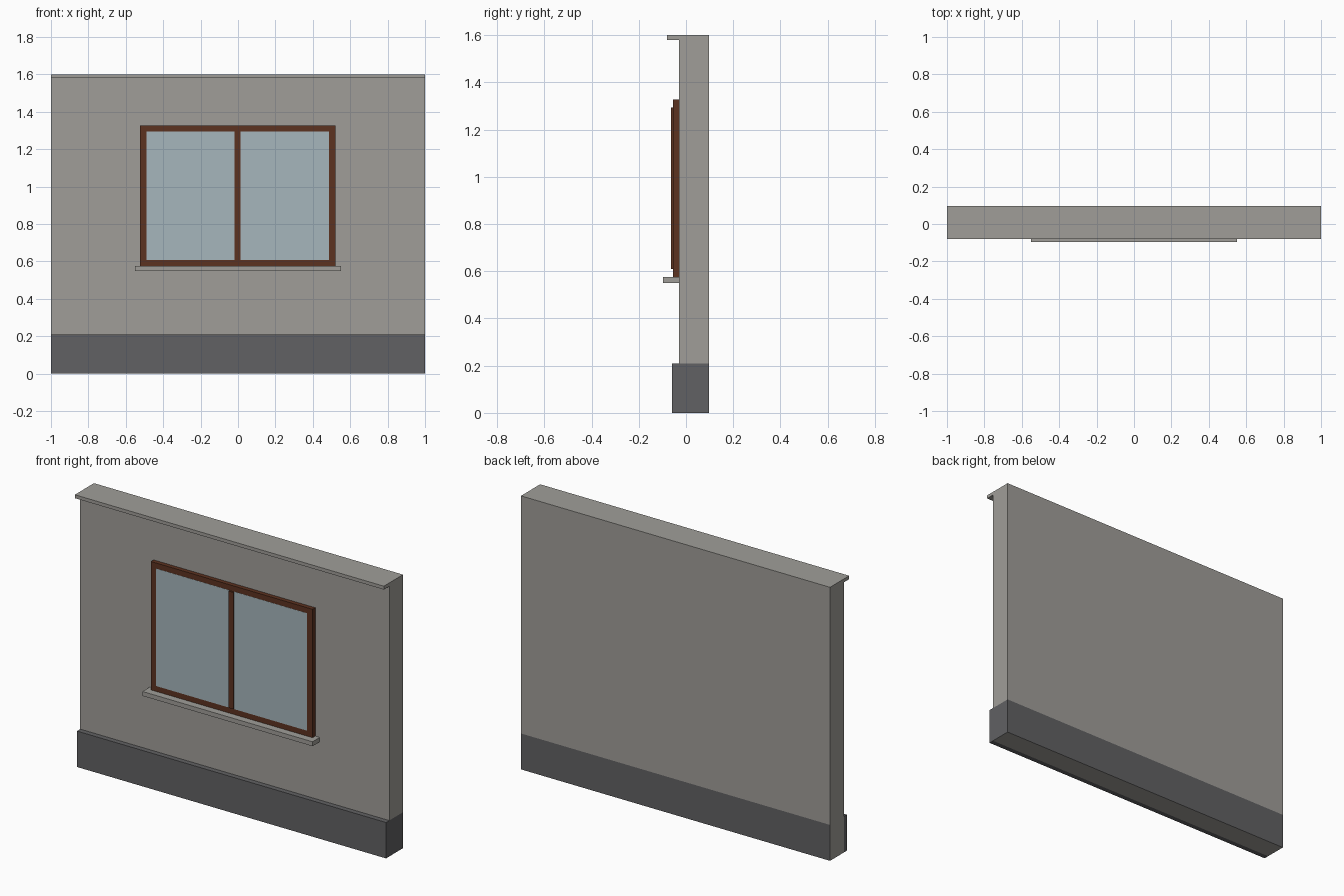
import bpy
import bmesh
from mathutils import Vector

cube = bpy.data.objects.get("Cube")
if cube:
    bpy.data.objects.remove(cube, do_unlink=True)


def material(name, rgb):
    # Convert 8-bit display colour to linear
    lin = [((c / 255 + 0.055) / 1.055) ** 2.4 for c in rgb]
    m = bpy.data.materials.new(name)
    m.use_nodes = True
    m.diffuse_color = (*lin, 1)
    bsdf = m.node_tree.nodes["Principled BSDF"]
    bsdf.inputs["Base Color"].default_value = (*lin, 1)
    bsdf.inputs["Roughness"].default_value = 0.8
    return m


plaster = material("grey plaster", (160, 158, 153))
stone = material("dark stone", (97, 97, 99))
wood = material("brown wood", (92, 50, 32))
glass = material("pale blue glass", (166, 182, 188))


def finish(name, bm, *mats):
    bmesh.ops.recalc_face_normals(bm, faces=bm.faces)
    mesh = bpy.data.meshes.new(name)
    bm.to_mesh(mesh)
    bm.free()
    for m in mats:
        mesh.materials.append(m)
    ob = bpy.data.objects.new(name, mesh)
    bpy.context.collection.objects.link(ob)
    return ob


def box_mesh(xs, ys, zs):
    bm = bmesh.new()
    bmesh.ops.create_cube(bm, size=1)
    lows, highs = zip(xs, ys, zs)
    for v in bm.verts:
        v.co = Vector([lo if c < 0 else hi for c, lo, hi in zip(v.co, lows, highs)])
    return bm


def box(name, xs, ys, zs, mat):
    return finish(name, box_mesh(xs, ys, zs), mat)


BACK, FACE, PLINTH_TOP, TOP = 0.097, -0.03, 0.21, 1.6

# Wall and its cap, one L-shaped profile drawn along x
profile = [(BACK, 0), (FACE, 0), (FACE, 1.58), (-0.08, 1.58), (-0.08, TOP), (BACK, TOP)]
bm = bmesh.new()
end = bm.faces.new([bm.verts.new((-1, y, z)) for y, z in profile])
ext = bmesh.ops.extrude_face_region(bm, geom=[end], use_keep_orig=True)
moved = [g for g in ext["geom"] if isinstance(g, bmesh.types.BMVert)]
bmesh.ops.translate(bm, verts=moved, vec=(2, 0, 0))
bmesh.ops.bisect_plane(bm, geom=bm.verts[:] + bm.edges[:] + bm.faces[:],
                       plane_co=(0, 0, PLINTH_TOP), plane_no=(0, 0, 1))
bmesh.ops.recalc_face_normals(bm, faces=bm.faces)
# Dark foot on the back and on the left end
for f in bm.faces:
    low = f.calc_center_median().z < PLINTH_TOP
    f.material_index = int(low and (f.normal.x > 0.5 or f.normal.y > 0.5))
finish("wall", bm, plaster, stone)

# Plinth along the front
box("plinth", (-1, 1), (-0.06, FACE), (0, PLINTH_TOP), stone)

# Window sill
box("window_sill", (-0.55, 0.55), (-0.097, FACE), (0.55, 0.576), plaster)

# Window frame with a flush centre post
FRONT = -0.055
X0, X1, Z0, Z1 = -0.525, 0.521, 0.576, 1.327
box("window_frame", (X0, X1), (FRONT, FACE), (Z0, Z1), wood)
box("window_mullion", (-0.018, 0.014), (-0.063, FRONT), (0.61, 1.293), wood)

# Glass panes as thin plates
for side, xs in (("right", (-0.49, -0.018)), ("left", (0.014, 0.486))):
    box(side + "_pane", xs, (FRONT - 0.001, FRONT), (0.608, 1.295), glass)
